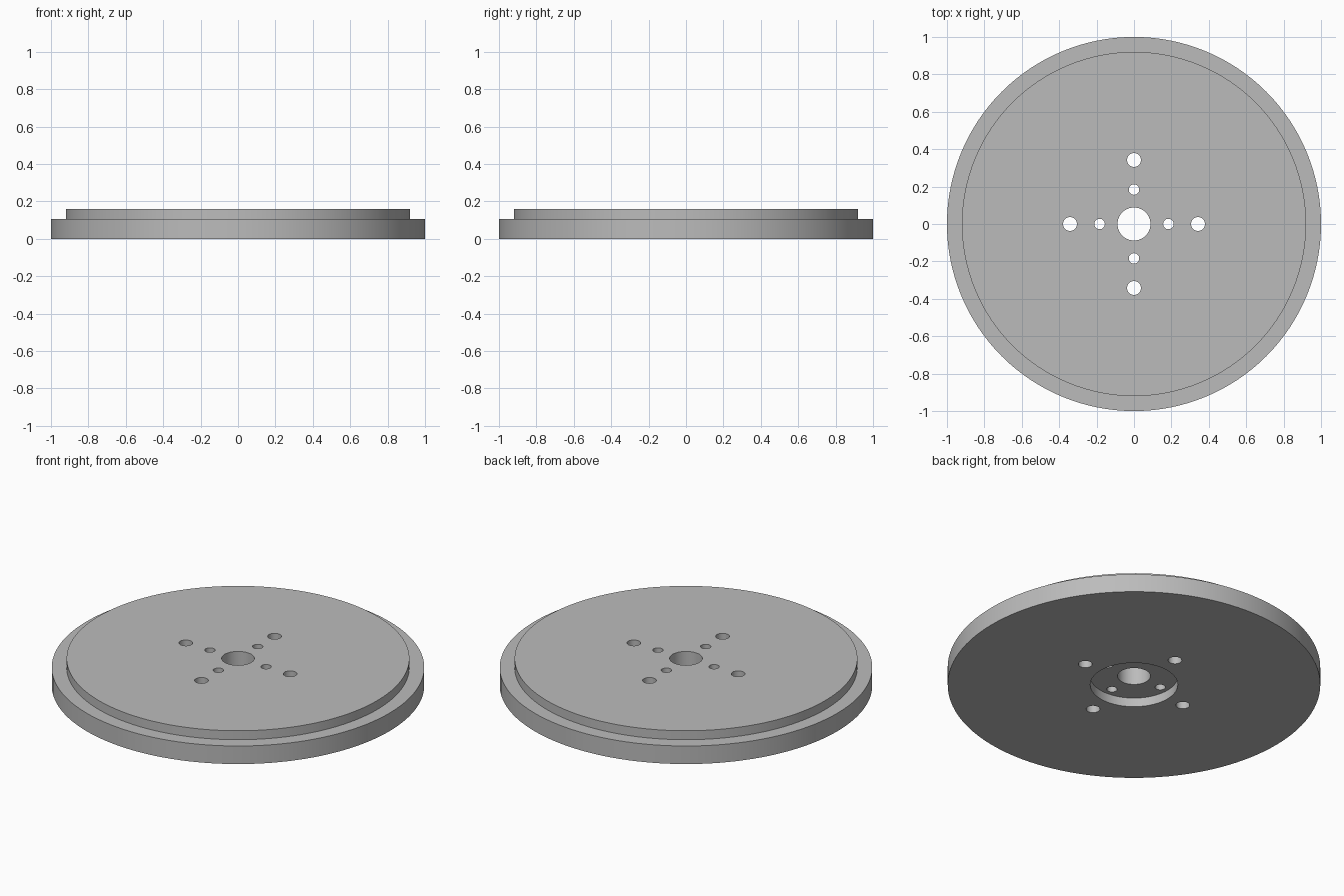
import bpy
import bmesh
from math import cos, sin, tau, radians

cube = bpy.data.objects.get("Cube")
if cube:
    bpy.data.objects.remove(cube, do_unlink=True)

SEGMENTS = 128
HEIGHT = 0.16

# Plain grey metal
metal = bpy.data.materials.new("grey_metal")
metal.use_nodes = True
grey = (0.5, 0.5, 0.5, 1)
metal.diffuse_color = grey
metal.node_tree.nodes["Principled BSDF"].inputs["Base Color"].default_value = grey


def lathe(name, profile):
    """Revolve a closed (radius, z) profile around the z axis."""
    bm = bmesh.new()
    rings = []
    for i in range(SEGMENTS):
        a = tau * i / SEGMENTS
        rings.append([bm.verts.new((r * cos(a), r * sin(a), z)) for r, z in profile])
    n = len(profile)
    for i, ring in enumerate(rings):
        after = rings[(i + 1) % SEGMENTS]
        for j in range(n):
            k = (j + 1) % n
            bm.faces.new((ring[j], after[j], after[k], ring[k]))
    bmesh.ops.recalc_face_normals(bm, faces=bm.faces)
    mesh = bpy.data.meshes.new(name)
    bm.to_mesh(mesh)
    bm.free()
    obj = bpy.data.objects.new(name, mesh)
    bpy.context.collection.objects.link(obj)
    return obj


# Stepped disc with a centre bore and a round recess underneath
bore, recess, step, rim = 0.088, 0.235, 0.92, 1.0
recess_top, step_z = 0.053, 0.107
disc = lathe("stepped_disc", [
    (bore, recess_top), (recess, recess_top), (recess, 0), (rim, 0),
    (rim, step_z), (step, step_z), (step, HEIGHT), (bore, HEIGHT),
])
disc.data.materials.append(metal)

# Two rings of four bolt holes drilled through the disc
bm = bmesh.new()
for distance, radius in ((0.184, 0.028), (0.342, 0.037)):
    for i in range(4):
        a = tau * i / 4
        made = bmesh.ops.create_cone(bm, cap_ends=True, segments=32,
                                     radius1=radius, radius2=radius, depth=1)
        bmesh.ops.translate(bm, verts=made["verts"],
                            vec=(distance * cos(a), distance * sin(a), 0))
drill_mesh = bpy.data.meshes.new("bolt_hole_cutter")
bm.to_mesh(drill_mesh)
bm.free()
drill_mesh.materials.append(metal)
drill = bpy.data.objects.new("bolt_hole_cutter", drill_mesh)
drill.hide_render = True
bpy.context.collection.objects.link(drill)

cut = disc.modifiers.new("bolt_holes", "BOOLEAN")
cut.operation = "DIFFERENCE"
cut.solver = "EXACT"
cut.object = drill
bpy.ops.object.select_all(action="DESELECT")
bpy.context.view_layer.objects.active = disc
disc.select_set(True)
bpy.ops.object.modifier_apply(modifier=cut.name)
bpy.data.objects.remove(drill, do_unlink=True)

# Smooth curved walls, crisp edges
bpy.ops.object.shade_smooth_by_angle(angle=radians(30))
